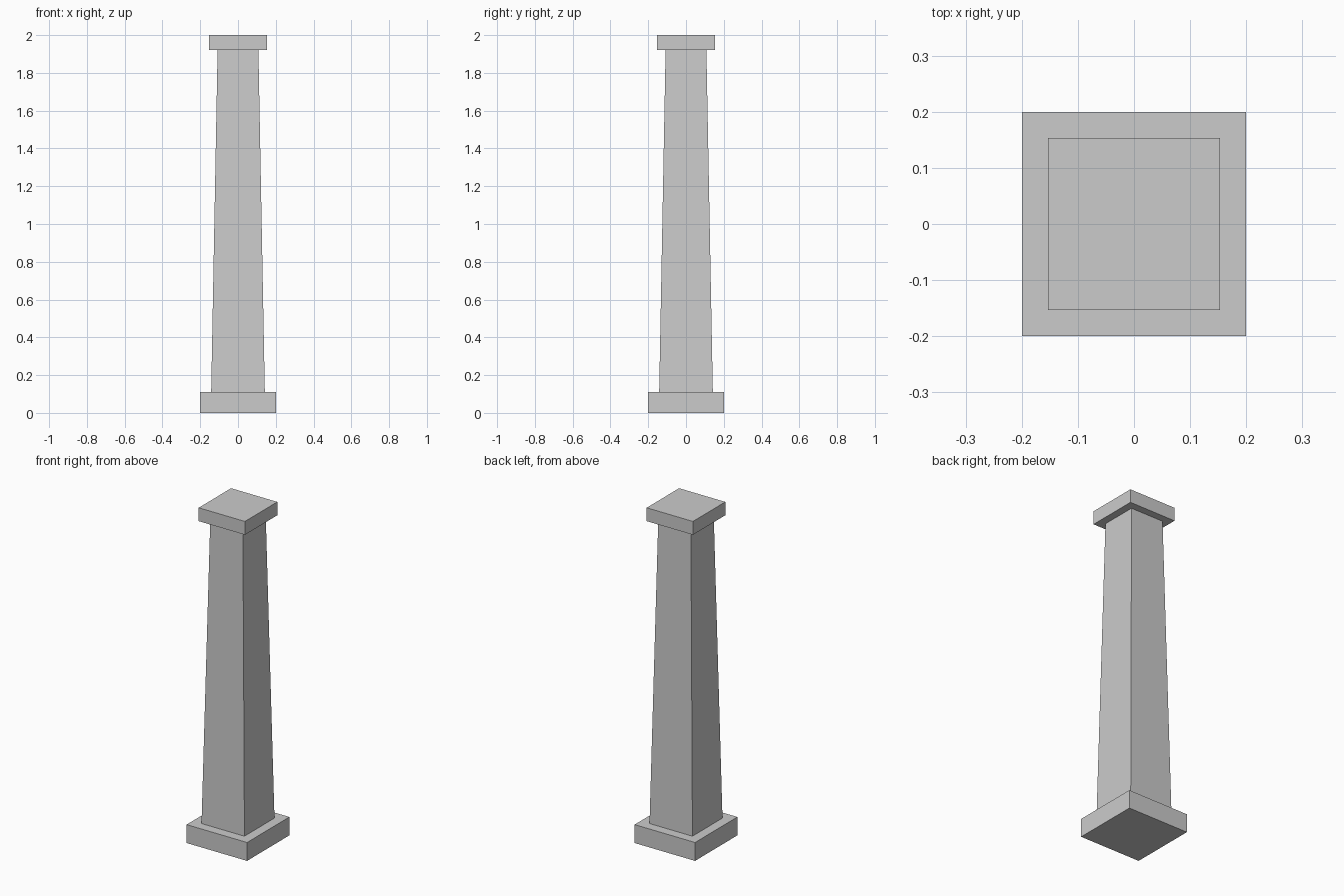
import bpy, bmesh
from mathutils import Matrix

if "Cube" in bpy.data.objects:
    bpy.data.objects.remove(bpy.data.objects["Cube"])


def square_block(name, z0, z1, half_bottom, half_top):
    """Square block from z0 to z1, tapering from half_bottom to half_top."""
    bm = bmesh.new()
    bmesh.ops.create_cube(bm, size=2)
    for v in bm.verts:
        top = v.co.z > 0
        half = half_top if top else half_bottom
        v.co = (v.co.x * half, v.co.y * half, z1 if top else z0)
    mesh = bpy.data.meshes.new(name)
    bm.to_mesh(mesh)
    bm.free()
    obj = bpy.data.objects.new(name, mesh)
    bpy.context.collection.objects.link(obj)
    return obj


# Plinth, tapered shaft and top slab
square_block("base_plinth", 0.0, 0.11, 0.20, 0.20)
square_block("tapered_shaft", 0.11, 1.92, 0.142, 0.108)
square_block("top_slab", 1.92, 2.0, 0.153, 0.153)
